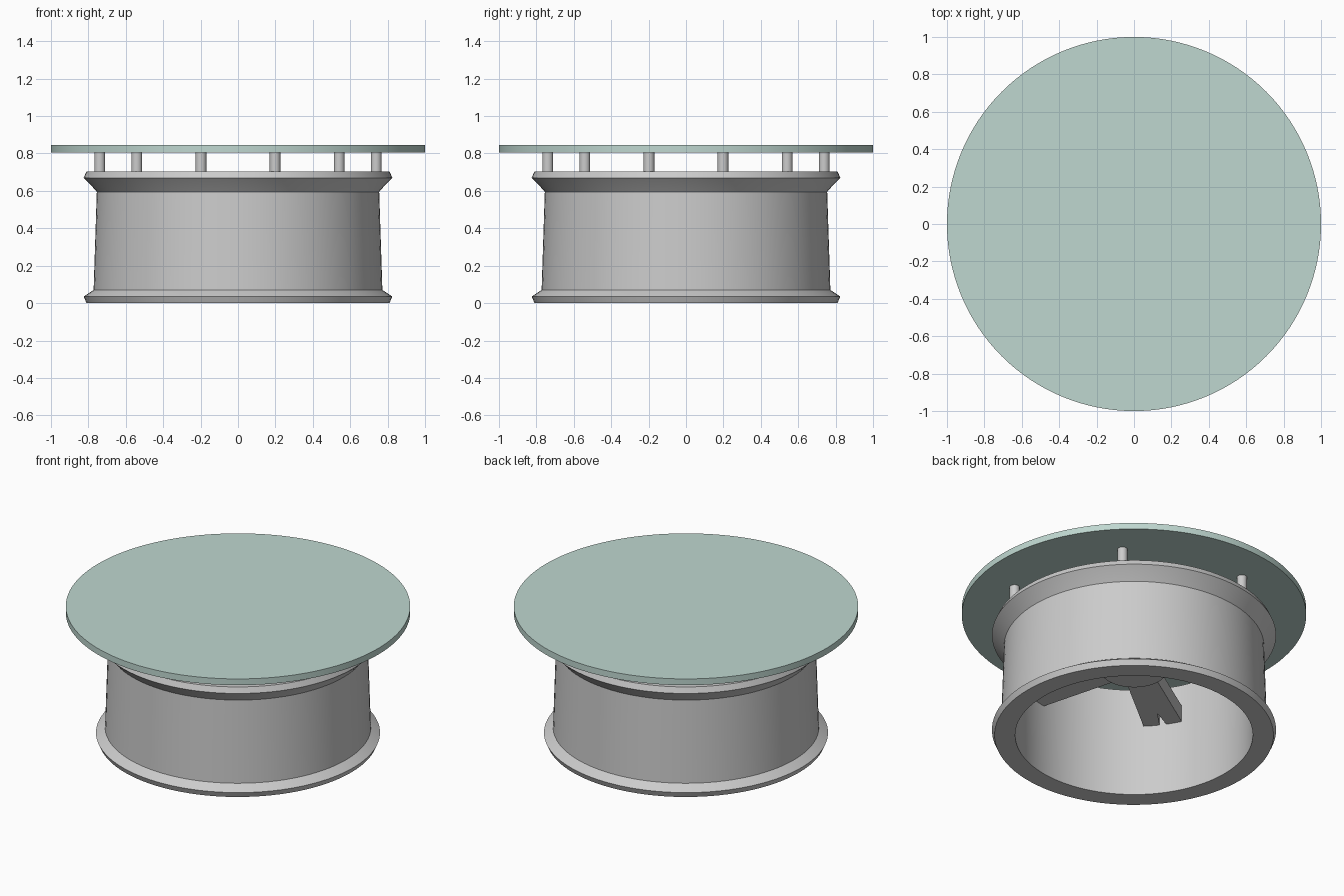
import bpy, bmesh, math
from math import cos, sin, radians, pi

if "Cube" in bpy.data.objects:
    bpy.data.objects.remove(bpy.data.objects["Cube"])


def finish(name, bm, smooth=True):
    bmesh.ops.recalc_face_normals(bm, faces=bm.faces)
    mesh = bpy.data.meshes.new(name)
    bm.to_mesh(mesh)
    bm.free()
    ob = bpy.data.objects.new(name, mesh)
    bpy.context.collection.objects.link(ob)
    if smooth:
        bpy.ops.object.select_all(action='DESELECT')
        ob.select_set(True)
        bpy.context.view_layer.objects.active = ob
        bpy.ops.object.shade_smooth_by_angle(angle=radians(35))
    return ob


def cylinder(name, r, z0, z1, x=0, y=0, sides=32, r_top=None):
    bm = bmesh.new()
    bmesh.ops.create_cone(bm, cap_ends=True, segments=sides, radius1=r,
                          radius2=r if r_top is None else r_top, depth=z1 - z0)
    bmesh.ops.translate(bm, verts=bm.verts, vec=(x, y, (z0 + z1) / 2))
    return finish(name, bm)


def lathe(name, profile, sides=96):
    bm = bmesh.new()
    rings = [[bm.verts.new((r * cos(2 * pi * i / sides), r * sin(2 * pi * i / sides), z))
              for r, z in profile] for i in range(sides)]
    n = len(profile)
    for i in range(sides):
        a, b = rings[i], rings[(i + 1) % sides]
        for j in range(n):
            k = (j + 1) % n
            bm.faces.new((a[j], b[j], b[k], a[k]))
    return finish(name, bm)


# Wheel rim: closed cross-section with flared lips at both ends
lathe("wheel_rim", [(0.69, 0), (0.81, 0), (0.825, 0.035), (0.80, 0.052), (0.772, 0.07),
                    (0.755, 0.595), (0.79, 0.635), (0.825, 0.67), (0.81, 0.705),
                    (0.70, 0.705)])

# Hub
cylinder("hub", 0.19, 0.43, 0.58, sides=48)

# Five spokes, each with a V notch where it meets the rim
outline = [(0.10, -0.085), (0.71, -0.115), (0.71, -0.022), (0.56, 0),
           (0.71, 0.022), (0.71, 0.115), (0.10, 0.085)]
for i in range(5):
    a = 2 * pi * i / 5
    bm = bmesh.new()
    verts = [bm.verts.new((x * cos(a) - y * sin(a), x * sin(a) + y * cos(a), 0.46))
             for x, y in outline]
    face = bm.faces.new(verts)
    ext = bmesh.ops.extrude_face_region(bm, geom=[face])
    top = [g for g in ext["geom"] if isinstance(g, bmesh.types.BMVert)]
    bmesh.ops.translate(bm, verts=top, vec=(0, 0, 0.105))
    finish(f"spoke_{i + 1}", bm, smooth=False)

# Six posts carrying the top
for i in range(6):
    a = radians(45 + 60 * i)
    cylinder(f"post_{i + 1}", 0.029, 0.70, 0.805, 0.765 * cos(a), 0.765 * sin(a), 24)

# Round glass top
top = cylinder("glass_top", 1.0, 0.805, 0.845, sides=128)
glass = bpy.data.materials.new("pale_green_glass")
glass.diffuse_color = (0.52, 0.68, 0.63, 1)
glass.use_nodes = True
glass.node_tree.nodes["Principled BSDF"].inputs["Base Color"].default_value = glass.diffuse_color
top.data.materials.append(glass)
